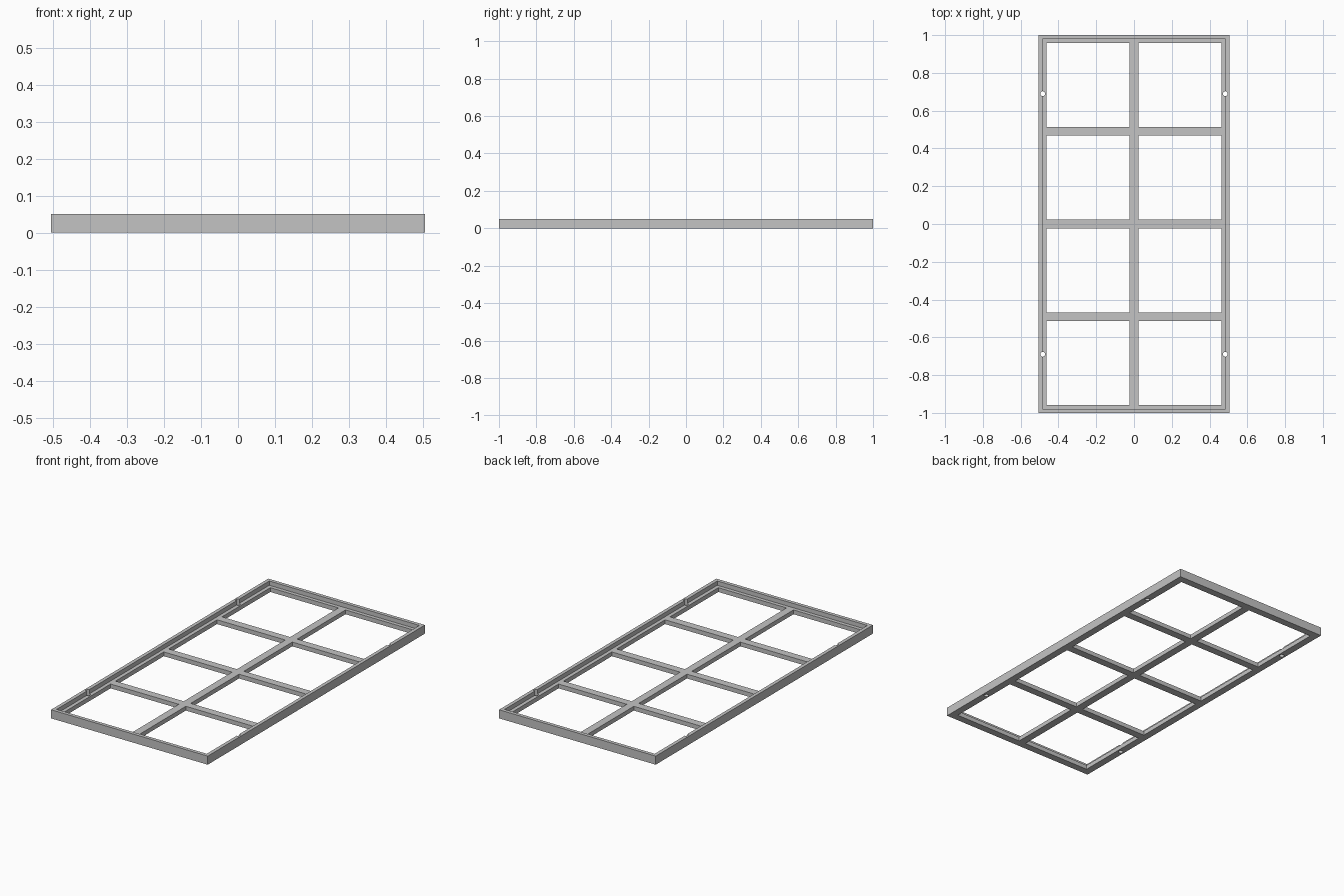
import bpy
import bmesh
from mathutils import Matrix, Vector

cube = bpy.data.objects.get("Cube")
if cube:
    bpy.data.objects.remove(cube, do_unlink=True)

# Overall sizes
HALF_X, HALF_Y = 0.505, 1.0
WALL, LEDGE = 0.021, 0.0215
RIM_H, GRID_H = 0.05, 0.025
BAR = 0.045
IN_X, IN_Y = HALF_X - WALL - LEDGE, HALF_Y - WALL - LEDGE

# Single grey finish
grey = bpy.data.materials.new("plain_grey")
grey.use_nodes = True
COLOUR = (0.55, 0.55, 0.55, 1)
grey.diffuse_color = COLOUR
bsdf = next(n for n in grey.node_tree.nodes if n.type == "BSDF_PRINCIPLED")
bsdf.inputs["Base Color"].default_value = COLOUR


def finish(name, bm):
    bmesh.ops.recalc_face_normals(bm, faces=bm.faces[:])
    mesh = bpy.data.meshes.new(name)
    bm.to_mesh(mesh)
    bm.free()
    mesh.materials.append(grey)
    obj = bpy.data.objects.new(name, mesh)
    bpy.context.collection.objects.link(obj)
    return obj


def ring(name, half_x, half_y, width, height):
    """Rectangular ring with mitred corners, standing on the ground."""
    bm = bmesh.new()
    corners = [(-1, -1), (1, -1), (1, 1), (-1, 1)]
    outer = [bm.verts.new((sx * half_x, sy * half_y, 0)) for sx, sy in corners]
    inner = [bm.verts.new((sx * (half_x - width), sy * (half_y - width), 0))
             for sx, sy in corners]
    faces = []
    for i in range(4):
        j = (i + 1) % 4
        faces.append(bm.faces.new((outer[i], outer[j], inner[j], inner[i])))
    top = bmesh.ops.extrude_face_region(bm, geom=faces, use_keep_orig=True)
    verts = [g for g in top["geom"] if isinstance(g, bmesh.types.BMVert)]
    bmesh.ops.translate(bm, verts=verts, vec=(0, 0, height))
    return finish(name, bm)


def bar(name, x, y, size_x, size_y):
    bm = bmesh.new()
    place = Matrix.Translation((x, y, GRID_H / 2))
    scale = Matrix.Diagonal(Vector((size_x, size_y, GRID_H, 1)))
    bmesh.ops.create_cube(bm, size=1, matrix=place @ scale)
    return finish(name, bm)


# Raised outer rim and the lower ledge inside it
rim = ring("outer_rim", HALF_X, HALF_Y, WALL, RIM_H)
ledge = ring("inner_ledge", HALF_X - WALL, HALF_Y - WALL, LEDGE, GRID_H)

# Long centre bar, and cross bars on both sides of it
bar("centre_bar", 0, 0, BAR, 2 * IN_Y)
pitch = (2 * IN_Y + BAR) / 4
length = IN_X - BAR / 2
for side, label in ((-1, "right"), (1, "left")):
    for row, place in ((-1, "front"), (0, "middle"), (1, "back")):
        bar(f"{place}_cross_bar_{label}", side * (BAR / 2 + length / 2),
            row * pitch, length, BAR)

# Four vertical screw holes through the long sides
bm = bmesh.new()
for sx in (-1, 1):
    for sy in (-1, 1):
        spot = Matrix.Translation((sx * 0.483, sy * 0.69, RIM_H / 2))
        bmesh.ops.create_cone(bm, cap_ends=True, segments=24, radius1=0.013,
                              radius2=0.013, depth=0.2, matrix=spot)
cutter = finish("hole_cutter", bm)
cutter.hide_render = True
for obj in (rim, ledge):
    mod = obj.modifiers.new("screw_holes", "BOOLEAN")
    mod.operation = "DIFFERENCE"
    mod.solver = "EXACT"
    mod.object = cutter
    bpy.context.view_layer.objects.active = obj
    bpy.ops.object.modifier_apply(modifier=mod.name)
bpy.data.objects.remove(cutter, do_unlink=True)
